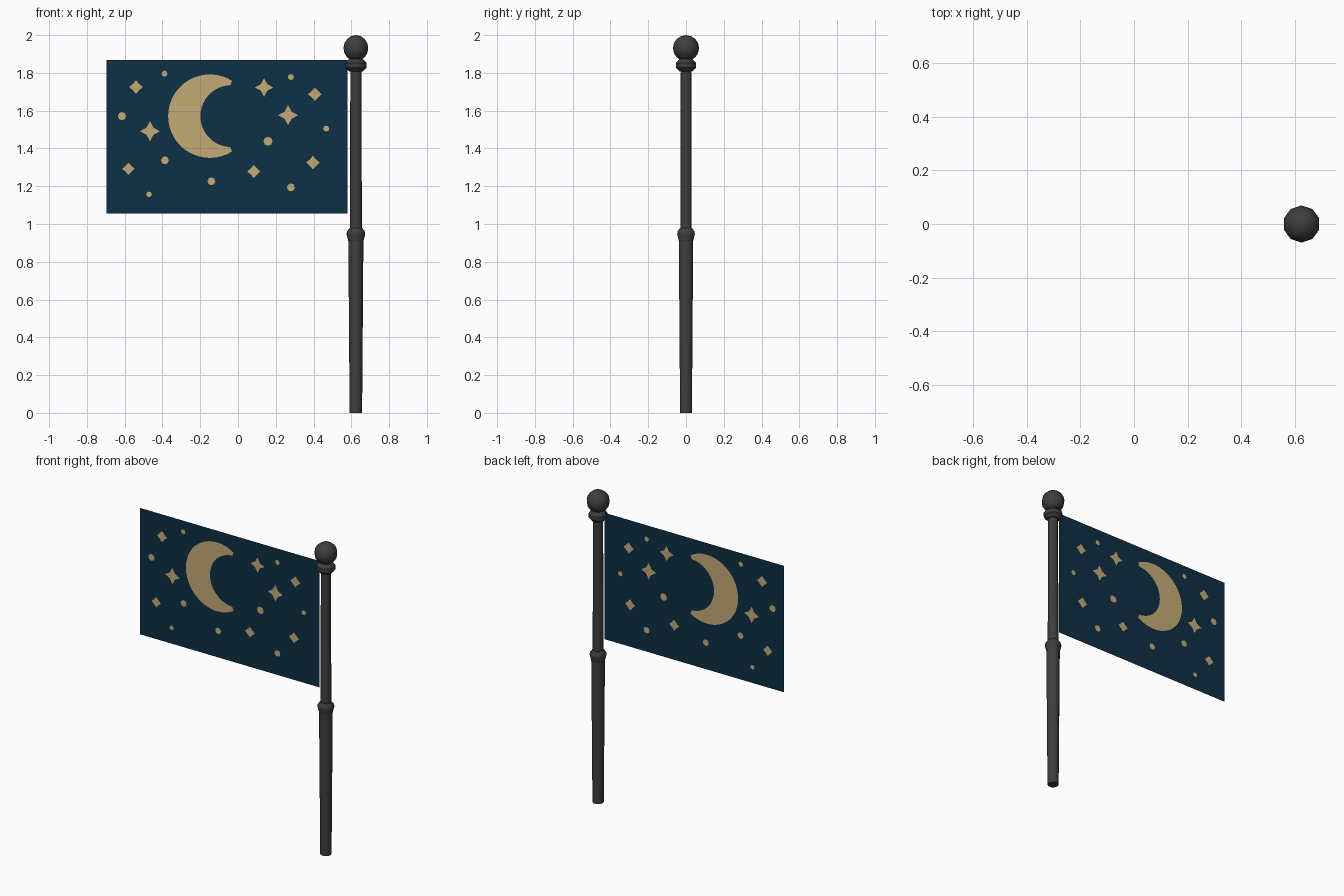
import bpy, bmesh, math
from mathutils import Vector
from mathutils.geometry import delaunay_2d_cdt

cube = bpy.data.objects.get("Cube")
if cube:
    bpy.data.objects.remove(cube, do_unlink=True)

POLE_X = 0.624
SIDES = 10


def material(name, rgb):
    m = bpy.data.materials.new(name)
    m.use_nodes = True
    m.diffuse_color = (*rgb, 1)
    bsdf = next(n for n in m.node_tree.nodes if n.type == 'BSDF_PRINCIPLED')
    bsdf.inputs["Base Color"].default_value = (*rgb, 1)
    bsdf.inputs["Roughness"].default_value = 0.8
    return m


iron = material("dark iron", (0.048, 0.048, 0.048))
navy = material("night blue", (0.0045, 0.029, 0.058))
gold = material("pale gold", (0.56, 0.41, 0.185))


def add_object(name, bm, mats):
    mesh = bpy.data.meshes.new(name)
    bm.to_mesh(mesh)
    bm.free()
    ob = bpy.data.objects.new(name, mesh)
    bpy.context.collection.objects.link(ob)
    for m in mats:
        mesh.materials.append(m)
    return ob


def lathe(name, profile):
    """Turn (radius, height) points, bottom to top, around the pole axis."""
    bm = bmesh.new()
    rings = []
    for r, z in profile:
        rings.append([bm.verts.new((r * math.cos(math.tau * i / SIDES),
                                    r * math.sin(math.tau * i / SIDES), z))
                      for i in range(SIDES)])
    for a, b in zip(rings, rings[1:]):
        for i in range(SIDES):
            j = (i + 1) % SIDES
            bm.faces.new((a[i], a[j], b[j], b[i]))
    bm.faces.new(rings[0][::-1])
    bm.faces.new(rings[-1])
    ob = add_object(name, bm, [iron])
    ob.location.x = POLE_X
    smooth(ob)
    return ob


def smooth(ob):
    bpy.ops.object.select_all(action='DESELECT')
    ob.select_set(True)
    bpy.context.view_layer.objects.active = ob
    bpy.ops.object.shade_smooth_by_angle(angle=math.radians(42))


# Pole: thick lower shaft, flared ferrule, slim upper shaft, collar
lathe("lower_pole", [(0.033, 0), (0.040, 0.92)])
lathe("pole_ferrule", [(0.040, 0.91), (0.049, 0.945), (0.048, 0.96), (0.034, 0.978)])
lathe("upper_pole", [(0.032, 0.97), (0.029, 1.87)])
lathe("pole_collar", [(0.036, 1.808), (0.056, 1.828), (0.056, 1.853), (0.036, 1.874)])

# Ball finial
bm = bmesh.new()
bmesh.ops.create_uvsphere(bm, u_segments=SIDES, v_segments=8, radius=0.069)
ball = add_object("ball_finial", bm, [iron])
ball.location = (POLE_X, 0, 1.931)
smooth(ball)


# Flag outlines in (x, z)
def arc(cx, cz, r, start, end, n):
    return [(cx + r * math.cos(math.radians(start + (end - start) * i / n)),
             cz + r * math.sin(math.radians(start + (end - start) * i / n)))
            for i in range(n + 1)]


def star(cx, cz, r, points=4, inner=0.5):
    out = []
    for i in range(points * 2):
        a = math.pi * i / points
        d = r if i % 2 == 0 else r * inner
        out.append((cx + d * math.cos(a), cz + d * math.sin(a)))
    return out


def dot(cx, cz, r):
    return star(cx, cz, r, 4, 1.0)


# Crescent with blunt tips
moon = arc(-0.149, 1.571, 0.221, 58, 302, 32) + arc(-0.035, 1.571, 0.164, 268, 92, 22)

stars = [(-0.466, 1.491, 0.053), (0.265, 1.576, 0.053), (0.138, 1.723, 0.049),
         (-0.540, 1.725, 0.036), (0.407, 1.687, 0.036), (-0.580, 1.292, 0.033),
         (0.084, 1.278, 0.035), (0.397, 1.325, 0.036)]
dots = [(-0.389, 1.796, 0.016), (-0.614, 1.571, 0.022), (-0.387, 1.337, 0.021),
        (-0.471, 1.157, 0.015), (-0.141, 1.226, 0.021), (0.159, 1.438, 0.024),
        (0.280, 1.778, 0.016), (0.467, 1.505, 0.016), (0.280, 1.194, 0.021)]

cloth = [(-0.697, 1.056), (0.580, 1.056), (0.580, 1.867), (-0.697, 1.867)]
outlines = [cloth, moon]
outlines += [star(x, z, r, 4, 0.5 if r > 0.04 else 0.66) for x, z, r in stars]
outlines += [dot(*d) for d in dots]

# Cut the emblems into one flat sheet; faces inside an emblem become gold
points, loops = [], []
for o in outlines:
    loops.append(list(range(len(points), len(points) + len(o))))
    points += [Vector(p) for p in o]
verts, _, faces, _, _, sources = delaunay_2d_cdt(points, [], loops, 1, 1e-6)

bm = bmesh.new()
bv = [bm.verts.new((v.x, 0, v.y)) for v in verts]
for f, src in zip(faces, sources):
    face = bm.faces.new([bv[i] for i in f])
    face.material_index = 1 if len(src) > 1 else 0
add_object("flag", bm, [navy, gold])
